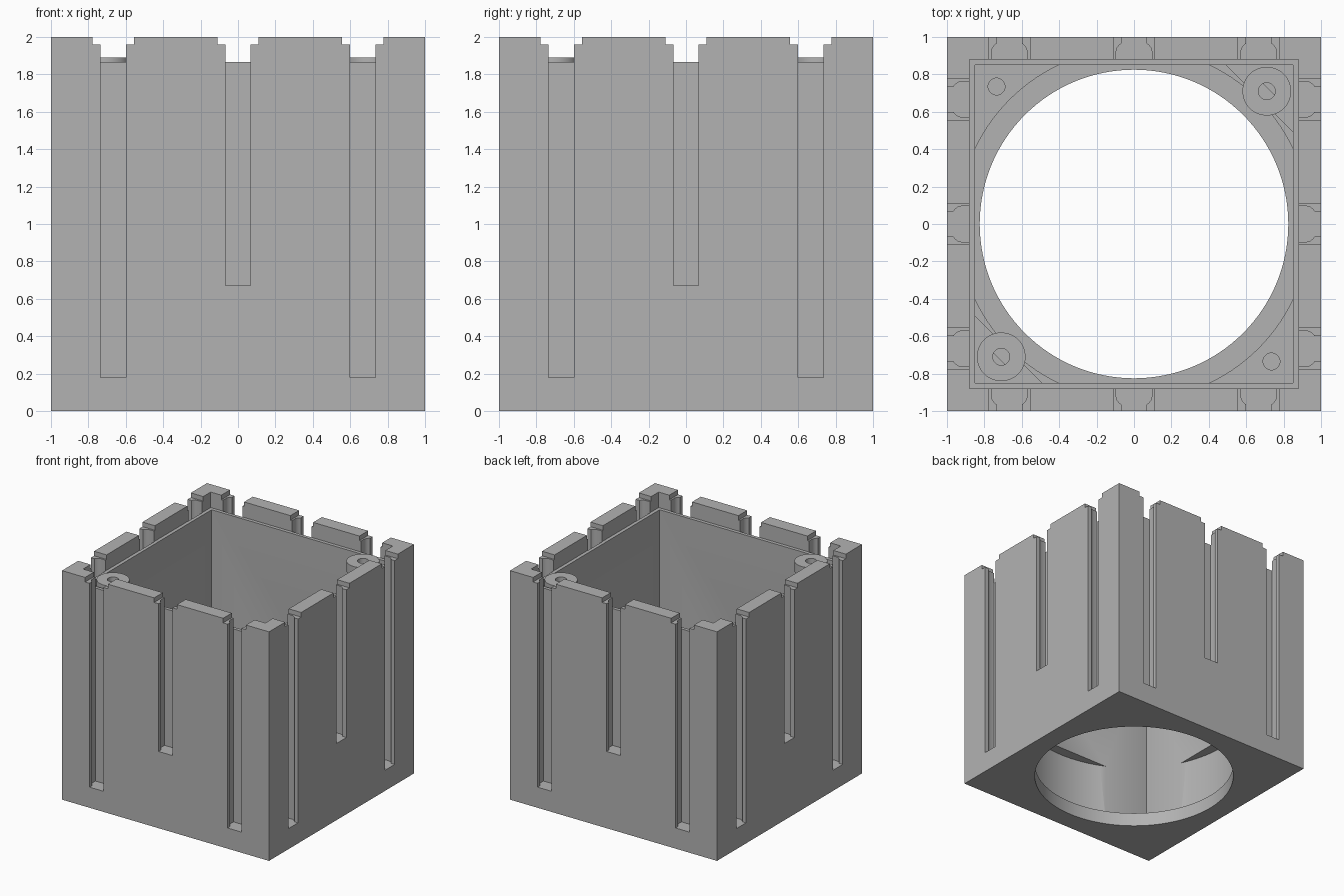
import bpy, bmesh, math
from mathutils import Matrix, Vector

if "Cube" in bpy.data.objects:
    bpy.data.objects.remove(bpy.data.objects["Cube"], do_unlink=True)

grey = bpy.data.materials.new("mid_grey")
grey.use_nodes = True
COLOUR = (0.45, 0.45, 0.45, 1)
grey.diffuse_color = COLOUR
grey.node_tree.nodes["Principled BSDF"].inputs["Base Color"].default_value = COLOUR


def prism(name, outline, z0, z1, turn=0):
    """Closed prism from a plan outline, turned about the vertical axis."""
    bm = bmesh.new()
    face = bm.faces.new([bm.verts.new((x, y, z0)) for x, y in outline])
    top = bmesh.ops.extrude_face_region(bm, geom=[face])["geom"]
    moved = [v for v in top if isinstance(v, bmesh.types.BMVert)]
    bmesh.ops.translate(bm, verts=moved, vec=(0, 0, z1 - z0))
    bmesh.ops.rotate(bm, verts=bm.verts, matrix=Matrix.Rotation(turn, 3, 'Z'))
    return finish(name, bm)


def finish(name, bm):
    bmesh.ops.recalc_face_normals(bm, faces=bm.faces)
    mesh = bpy.data.meshes.new(name)
    bm.to_mesh(mesh)
    bm.free()
    mesh.materials.append(grey)
    ob = bpy.data.objects.new(name, mesh)
    bpy.context.collection.objects.link(ob)
    return ob


def rect(x0, x1, y0, y1):
    return [(x0, y0), (x1, y0), (x1, y1), (x0, y1)]


def square(h):
    return rect(-h, h, -h, h)


def circle(r, n, cx=0, cy=0):
    return [(cx + r * math.cos(i * math.tau / n), cy + r * math.sin(i * math.tau / n))
            for i in range(n)]


def cut(target, cutter):
    cutter.hide_render = True
    mod = target.modifiers.new("cut", 'BOOLEAN')
    mod.operation, mod.solver, mod.object = 'DIFFERENCE', 'EXACT', cutter
    bpy.context.view_layer.objects.active = target
    bpy.ops.object.modifier_apply(modifier=mod.name)
    bpy.data.objects.remove(cutter, do_unlink=True)


def smooth(ob):
    bpy.ops.object.select_all(action='DESELECT')
    ob.select_set(True)
    bpy.context.view_layer.objects.active = ob
    bpy.ops.object.shade_smooth_by_angle(angle=math.radians(25))


# Box with a stepped top rim, square shaft, round pocket and round opening
body = prism("box_body", square(1), 0, 2)
cut(body, prism("rim_cutter", square(0.88), 1.865, 2.1))
cut(body, prism("shaft_cutter", square(0.85), 0.17, 1.95))
cut(body, prism("pocket_cutter", circle(0.94, 128), 0.12, 0.62))
cut(body, prism("opening_cutter", circle(0.825, 128), -0.1, 0.3))

# Undercut grooves and top notches, three to each wall
half = [(0.067, 1.05), (0.067, 0.965), (0.078, 0.957), (0.09, 0.942),
        (0.095, 0.925), (0.095, 0.879)]
for side in range(4):
    turn = side * math.pi / 2
    for cx, bottom in ((-0.667, 0.18), (0, 0.67), (0.667, 0.18)):
        outline = [(cx + x, y) for x, y in half]
        outline += [(cx - x, y) for x, y in reversed(half)]
        cut(body, prism("groove_cutter", outline, bottom, 2.1, turn))
        notch = rect(cx - 0.11, cx + 0.11, 0.87, 1.05)
        cut(body, prism("notch_cutter", notch, 1.96, 2.1, turn))

# Small blind holes in two floor corners
for s in (-1, 1):
    cut(body, prism("pin_hole_cutter", circle(0.045, 32, s * 0.735, -s * 0.735), 0.06, 0.3))
smooth(body)

# Screw bosses on tapered gussets in the two other corners
for s, label in ((1, "back_left"), (-1, "front_right")):
    boss = prism("boss_" + label, circle(0.13, 48, s * 0.71, s * 0.71), 1.8, 1.89)
    gusset_bm = bmesh.new()
    points = [(0.855, 0.485, 1.81), (0.485, 0.855, 1.81), (0.855, 0.855, 1.81),
              (0.855, 0.855, 1.4)]
    verts = [gusset_bm.verts.new(Vector((s * x, s * y, z))) for x, y, z in points]
    bmesh.ops.convex_hull(gusset_bm, input=verts)
    gusset = finish("gusset_" + label, gusset_bm)
    for part in (boss, gusset):
        cut(part, prism("screw_hole_cutter", circle(0.045, 32, s * 0.71, s * 0.71), 1.7, 2))
    smooth(boss)
